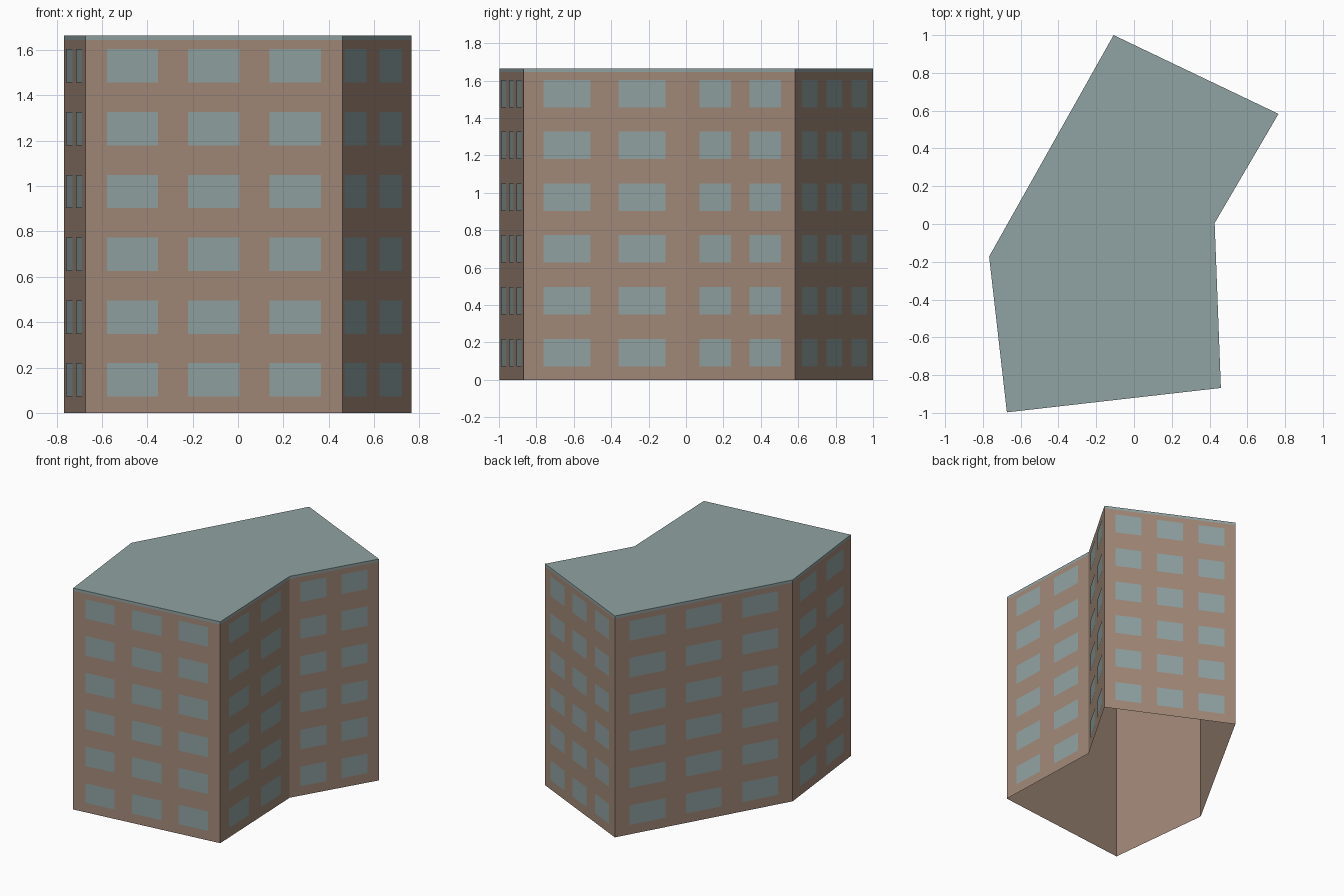
import bpy
import bmesh
from mathutils import Vector

default = bpy.data.objects.get("Cube")
if default:
    bpy.data.objects.remove(default, do_unlink=True)


def material(name, colour):
    mat = bpy.data.materials.new(name)
    mat.use_nodes = True
    rgba = (*colour, 1.0)
    mat.diffuse_color = rgba
    mat.node_tree.nodes["Principled BSDF"].inputs["Base Color"].default_value = rgba
    return mat


def add_object(name, bm, mat):
    mesh = bpy.data.meshes.new(name)
    bm.to_mesh(mesh)
    bm.free()
    mesh.materials.append(mat)
    obj = bpy.data.objects.new(name, mesh)
    bpy.context.collection.objects.link(obj)
    return obj


def quad(bm, a, b, low, high):
    """Upright rectangle between two ground points, facing outward."""
    corners = [(a, low), (b, low), (b, high), (a, high)]
    return bm.faces.new([bm.verts.new((p.x, p.y, z)) for p, z in corners])


brown = material("brown plaster", (0.36, 0.25, 0.19))
grey = material("blue grey", (0.28, 0.36, 0.36))

# Bent footprint, counter-clockwise, with the number of windows per storey on each side
SIDES = [
    ((-0.673, -0.997), 3),
    ((0.46, -0.868), 2),
    ((0.427, 0.005), 2),
    ((0.765, 0.583), 3),
    ((-0.108, 1.0), 3),
    ((-0.767, -0.172), 2),
]
# Start, width and spacing of the windows as fractions of the side length
LAYOUT = {3: (0.083, 0.2, 0.317), 2: (0.12, 0.29, 0.46)}
WALL_TOP, ROOF_TOP = 1.645, 1.665
STOREYS, STOREY, SILL, WINDOW = 6, 0.277, 0.072, 0.147
PROUD = 0.002

corners = [Vector(point) for point, count in SIDES]
walls, windows, roof = bmesh.new(), bmesh.new(), bmesh.new()

for i, (point, count) in enumerate(SIDES):
    a, b = corners[i], corners[(i + 1) % len(corners)]
    along = b - a
    out = Vector((along.y, -along.x)).normalized() * PROUD
    # Wall panel and roof edge
    quad(walls, a, b, 0, WALL_TOP)
    quad(roof, a, b, WALL_TOP, ROOF_TOP)
    # Window grid
    start, width, step = LAYOUT[count]
    for storey in range(STOREYS):
        low = SILL + storey * STOREY
        for column in range(count):
            left = a + along * (start + column * step) + out
            quad(windows, left, left + along * width, low, low + WINDOW)

# Flat roof top
roof.faces.new([roof.verts.new((p.x, p.y, ROOF_TOP)) for p in corners])

# Join panels at their shared corners; the base stays open
for shell in (walls, roof):
    bmesh.ops.remove_doubles(shell, verts=shell.verts[:], dist=0.0001)

add_object("walls", walls, brown)
add_object("roof", roof, grey)
add_object("windows", windows, grey)
